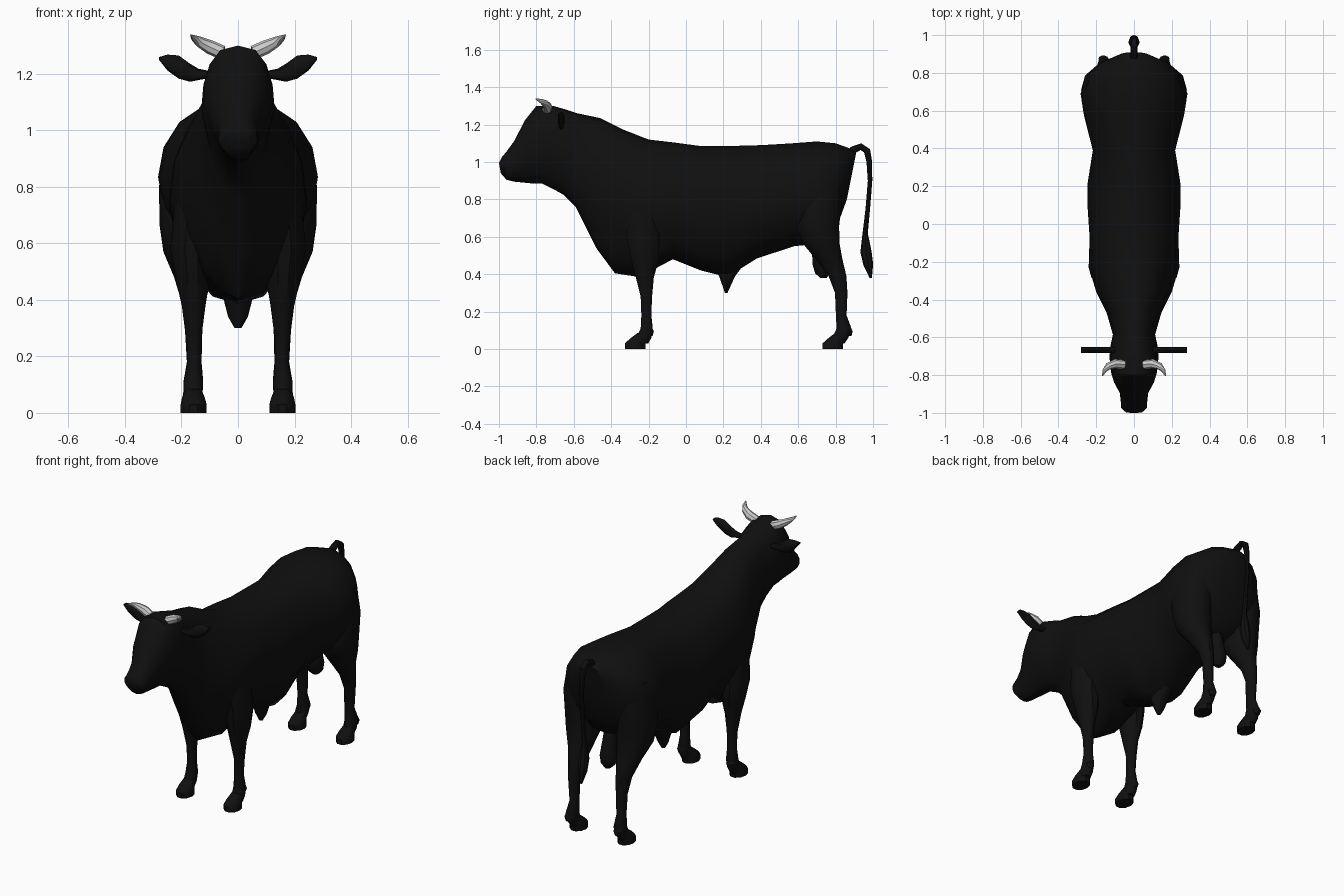
import bpy, bmesh, math
from mathutils import Vector


def material(name, rgb):
    m = bpy.data.materials.new(name)
    m.diffuse_color = (*rgb, 1)
    return m


BLACK = material("black hide", (0.005, 0.005, 0.005))
HORN = material("pale horn", (0.6, 0.6, 0.6))


def loft(name, rings, mat, mirror=False):
    """Skin a list of equal-sized point rings, cap both ends."""
    bm = bmesh.new()
    loops = [[bm.verts.new(p) for p in r] for r in rings]
    n = len(loops[0])
    for a, b in zip(loops, loops[1:]):
        for i in range(n):
            j = (i + 1) % n
            bm.faces.new((a[i], a[j], b[j], b[i]))
    bm.faces.new(loops[0])
    bm.faces.new(loops[-1])
    if mirror:
        geom = bm.verts[:] + bm.edges[:] + bm.faces[:]
        copy = bmesh.ops.duplicate(bm, geom=geom)["geom"]
        for v in copy:
            if isinstance(v, bmesh.types.BMVert):
                v.co.x = -v.co.x
    bmesh.ops.recalc_face_normals(bm, faces=bm.faces[:])
    me = bpy.data.meshes.new(name)
    bm.to_mesh(me)
    bm.free()
    ob = bpy.data.objects.new(name, me)
    bpy.context.collection.objects.link(ob)
    me.materials.append(mat)
    bpy.ops.object.select_all(action='DESELECT')
    ob.select_set(True)
    bpy.context.view_layer.objects.active = ob
    bpy.ops.object.shade_smooth_by_angle(angle=math.radians(40))
    return ob


def body_ring(yt, zt, yb, zb, w, taper=0.0, power=0.9, n=16):
    """Slice from a top point to a bottom point, narrowed below by taper."""
    pts = []
    for i in range(n):
        a = 2 * math.pi * i / n
        c, s = math.cos(a), math.sin(a)
        x = w * math.copysign(abs(c) ** power, c)
        if s < 0:
            x *= 1 - taper * -s
        t = (1 - s) / 2
        pts.append(Vector((x, yt + (yb - yt) * t, zt + (zb - zt) * t)))
    return pts


def flat_ring(z, x, y, rx, ry, n=10):
    """Horizontal slice of a leg or hanging part."""
    return [Vector((x + rx * math.cos(2 * math.pi * i / n),
                    y + ry * math.sin(2 * math.pi * i / n), z)) for i in range(n)]


def tube(path, n=8):
    """Rings square to a path of (x, y, z, radius)."""
    pts = [Vector(p[:3]) for p in path]
    rings = []
    for i, p in enumerate(pts):
        d = (pts[min(i + 1, len(pts) - 1)] - pts[max(i - 1, 0)]).normalized()
        ref = Vector((1, 0, 0)) if abs(d.x) < 0.6 else Vector((0, 1, 0))
        u = d.cross(ref).normalized()
        v = d.cross(u)
        rings.append([p + path[i][3] * (u * math.cos(2 * math.pi * k / n)
                      + v * math.sin(2 * math.pi * k / n)) for k in range(n)])
    return rings


# Muzzle and head
head = [
    (-1.0, 0.995, -0.99, 0.94, 0.045),
    (-0.985, 1.025, -0.96, 0.905, 0.07, 0.2),
    (-0.96, 1.055, -0.92, 0.895, 0.07, 0.2),
    (-0.92, 1.11, -0.87, 0.89, 0.075, 0.2),
    (-0.86, 1.225, -0.82, 0.885, 0.105, 0.35, 0.8),
    (-0.80, 1.30, -0.77, 0.885, 0.122, 0.4, 0.7),
    (-0.71, 1.30, -0.70, 0.85, 0.13, 0.4, 0.75),
]
# Neck, trunk and rump
trunk = [
    (-0.64, 1.28, -0.655, 0.825, 0.125, 0.3),
    (-0.58, 1.26, -0.59, 0.76, 0.112, 0.2),
    (-0.46, 1.235, -0.48, 0.54, 0.145, 0.25),
    (-0.34, 1.175, -0.38, 0.405, 0.20, 0.35),
    (-0.20, 1.12, -0.25, 0.385, 0.24, 0.35),
    (-0.07, 1.105, -0.07, 0.48, 0.235, 0.15),
    (0.08, 1.085, 0.08, 0.42, 0.245, 0.1),
    (0.22, 1.085, 0.22, 0.385, 0.245, 0.15),
    (0.40, 1.09, 0.38, 0.485, 0.218, 0.1),
    (0.57, 1.10, 0.58, 0.55, 0.265),
    (0.70, 1.11, 0.68, 0.56, 0.283),
    (0.80, 1.10, 0.77, 0.60, 0.25),
    (0.87, 1.075, 0.82, 0.69, 0.19),
    (0.91, 1.05, 0.86, 0.80, 0.09),
]
loft("head_and_body", [body_ring(*r) for r in head + trunk], BLACK)

# Front legs: shoulder to fetlock
loft("front_legs", [flat_ring(*r) for r in [
    (0.80, 0.15, -0.24, 0.07, 0.10),
    (0.58, 0.165, -0.23, 0.075, 0.09),
    (0.47, 0.16, -0.22, 0.06, 0.075),
    (0.38, 0.157, -0.22, 0.042, 0.05),
    (0.28, 0.157, -0.212, 0.029, 0.032),
    (0.18, 0.155, -0.212, 0.025, 0.028),
    (0.11, 0.158, -0.21, 0.034, 0.034),
    (0.06, 0.16, -0.225, 0.034, 0.042),
    (0.03, 0.16, -0.24, 0.03, 0.04)]], BLACK, True)

# Hind legs: thigh, hock, fetlock
loft("hind_legs", [flat_ring(*r) for r in [
    (0.95, 0.15, 0.73, 0.10, 0.10),
    (0.80, 0.17, 0.71, 0.11, 0.13),
    (0.66, 0.17, 0.705, 0.107, 0.12),
    (0.57, 0.168, 0.72, 0.096, 0.105),
    (0.48, 0.16, 0.765, 0.066, 0.075),
    (0.39, 0.157, 0.81, 0.042, 0.05),
    (0.30, 0.157, 0.83, 0.031, 0.035),
    (0.18, 0.155, 0.83, 0.026, 0.03),
    (0.11, 0.158, 0.845, 0.035, 0.042),
    (0.06, 0.16, 0.825, 0.034, 0.045),
    (0.03, 0.16, 0.805, 0.03, 0.045)]], BLACK, True)

# Hooves: sole, wall, sloping upper edge
for label, y in (("front_hooves", -0.272), ("hind_hooves", 0.785)):
    loft(label, [flat_ring(*r) for r in [
        (0, 0.157, y, 0.046, 0.058),
        (0.03, 0.157, y, 0.046, 0.058),
        (0.055, 0.158, y + 0.015, 0.04, 0.045),
        (0.085, 0.158, y + 0.04, 0.028, 0.03)]], BLACK, True)

# Dewclaws behind the fetlocks
for label, y in (("front_dewclaws", -0.188), ("hind_dewclaws", 0.875)):
    loft(label, [flat_ring(*r) for r in [
        (0.07, 0.162, y, 0.018, 0.01),
        (0.095, 0.162, y, 0.027, 0.017),
        (0.13, 0.16, y - 0.012, 0.018, 0.012)]], BLACK, True)

# Sheath under the belly and hanging sac between the thighs
loft("belly_sheath", [flat_ring(*r) for r in [
    (0.46, 0, 0.23, 0.06, 0.09), (0.39, 0, 0.22, 0.048, 0.045),
    (0.34, 0, 0.217, 0.035, 0.024), (0.30, 0, 0.215, 0.012, 0.007)]], BLACK)
loft("sac", [flat_ring(*r) for r in [
    (0.64, 0, 0.70, 0.03, 0.04), (0.54, 0, 0.715, 0.04, 0.045),
    (0.45, 0, 0.725, 0.052, 0.05), (0.405, 0, 0.73, 0.042, 0.042),
    (0.38, 0, 0.735, 0.016, 0.018)]], BLACK)

# Tail with tuft
loft("tail", tube([
    (0, 0.86, 1.03, 0.022), (0, 0.895, 1.065, 0.02), (0, 0.935, 1.082, 0.018),
    (0, 0.968, 1.06, 0.018), (0, 0.98, 1.0, 0.015), (0, 0.984, 0.9, 0.012),
    (0, 0.972, 0.75, 0.012), (0, 0.958, 0.62, 0.014), (0, 0.962, 0.52, 0.03),
    (0, 0.975, 0.45, 0.026), (0, 0.988, 0.38, 0.006)]), BLACK)

# Ears: leaf shape, thin front to back; rows are x, lower z, upper z
ear = [(0.10, 1.185, 1.21), (0.14, 1.178, 1.218), (0.17, 1.172, 1.236),
       (0.21, 1.183, 1.265), (0.25, 1.212, 1.268), (0.28, 1.25, 1.259)]
loft("ears", [[Vector((x, -0.667 + 0.017 * math.cos(a),
                       (lo + hi) / 2 + (hi - lo) / 2 * math.sin(a)))
               for a in [k * math.pi / 4 for k in range(8)]]
              for x, lo, hi in ear], BLACK, True)

# Horns
loft("horns", tube([
    (0.055, -0.745, 1.275, 0.025), (0.10, -0.74, 1.295, 0.025),
    (0.135, -0.752, 1.313, 0.019), (0.155, -0.775, 1.326, 0.012),
    (0.167, -0.803, 1.337, 0.003)]), HORN, True)
